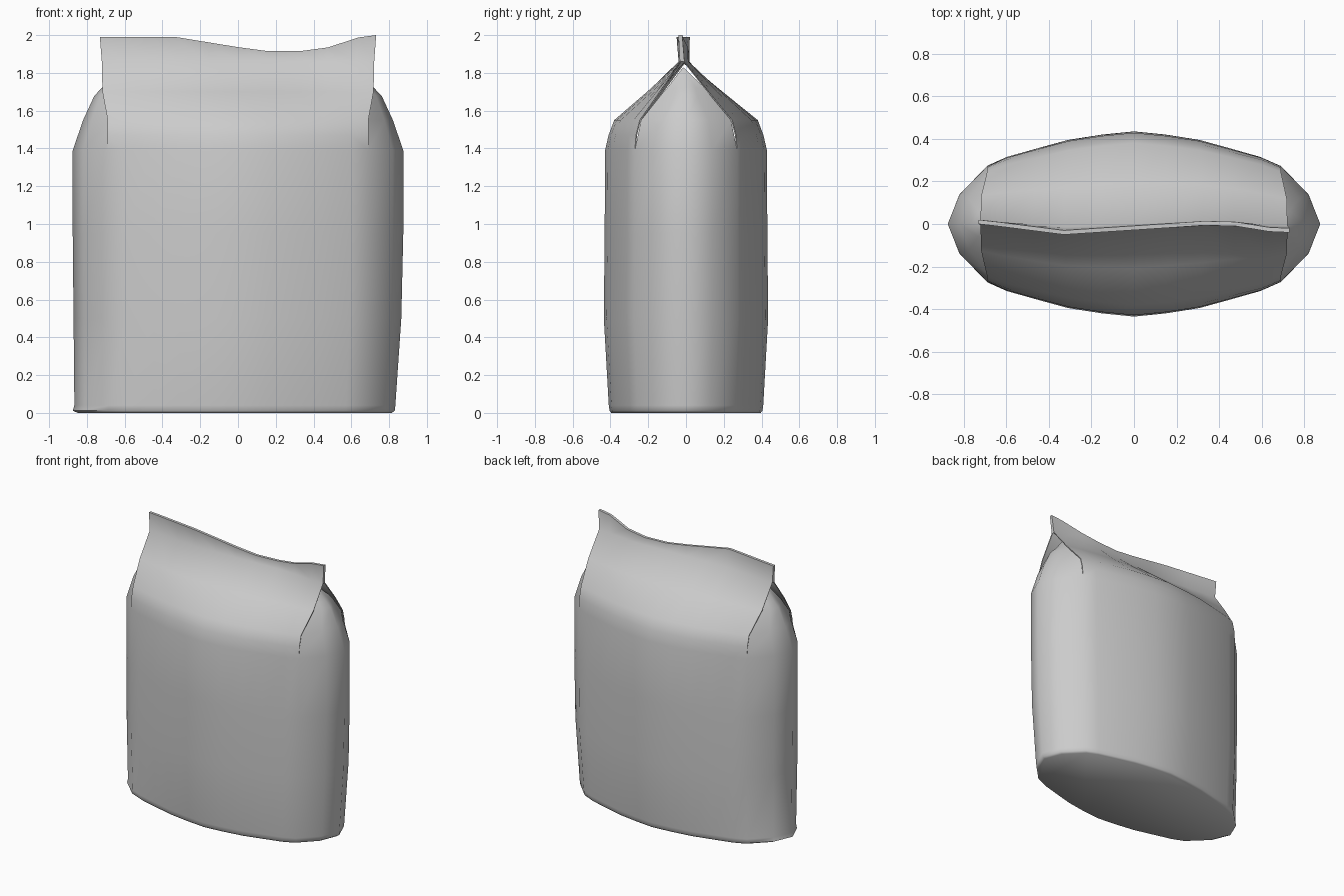
import bpy
import bmesh
from math import radians

cube = bpy.data.objects.get("Cube")
if cube:
    bpy.data.objects.remove(cube, do_unlink=True)

paper = bpy.data.materials.new("grey_paper")
paper.use_nodes = True
colour = (0.6, 0.6, 0.6, 1)
paper.diffuse_color = colour
paper.node_tree.nodes["Principled BSDF"].inputs["Base Color"].default_value = colour

# Half outline of the bag wall, from one corner to the other
HALF = [(0.69, 0.275), (0.6, 0.315), (0.45, 0.357), (0.31, 0.395), (0.15, 0.42), (0, 0.435)]
WALL = HALF + [(-x, y) for x, y in HALF[-2::-1]]
SHOULDER = 1.39
# Top edge of the seal: x, y, z
SEAL = [(-0.72, 0.01, 1.99), (-0.33, -0.04, 1.99), (0.13, -0.01, 1.915),
        (0.42, 0.01, 1.915), (0.62, -0.025, 1.985), (0.73, -0.03, 2.0)]


def seal_at(x):
    x = min(max(x, SEAL[0][0]), SEAL[-1][0])
    for a, b in zip(SEAL, SEAL[1:]):
        if x <= b[0]:
            t = (x - a[0]) / (b[0] - a[0])
            return [a[i] + (b[i] - a[i]) * t for i in (1, 2)]


bm = bmesh.new()


def loft(rows, closed=False):
    n = len(rows[0])
    for low, high in zip(rows, rows[1:]):
        for i in range(n if closed else n - 1):
            j = (i + 1) % n
            bm.faces.new((low[i], low[j], high[j], high[i]))


def verts(points):
    return [bm.verts.new(p) for p in points]


# Body: stacked oval rings, narrowing at the foot
side = [(-0.82, 0.14), (-0.875, 0), (-0.82, -0.14)]
oval = WALL + side + [(-x, -y) for x, y in WALL] + [(-x, -y) for x, y in side]
rings = []
for z, left, right, depth in [(0, 0.93, 0.97, 0.91), (0.012, 0.949, 1, 0.93),
                              (0.04, 0.952, 0.99, 0.94), (0.5, 0.988, 0.995, 1),
                              (0.95, 1, 1, 0.99), (SHOULDER, 1, 1, 0.985)]:
    rings.append(verts([(x * (left if x > 0 else right), y * depth, z) for x, y in oval]))
loft(rings, True)
bm.faces.new(rings[0][::-1])
top = rings[-1]
n = len(WALL)
turn = n + len(side)

# Front and back panels: folding in to the seal
seal_rows = []
for sign, base in ((1, top[:n]), (-1, top[turn:turn + n][::-1])):
    rows = [base]
    for z, mid, end, wide in [(1.47, 0.41, 0.265, 1), (1.55, 0.38, 0.245, 1.0),
                              (1.7, 0.2, 0.13, 1.04), (1.86, 0.012, 0.012, 1.045),
                              (None, 0.01, 0.01, 1.06)]:
        row = []
        for x, y in WALL:
            sway, crest = seal_at(x * 1.06)
            bulge = (y - 0.275) / 0.16
            follow = 1 if z is None else max(0, z - 1.55) * 2.2
            row.append((x * wide, sign * (end + (mid - end) * bulge) + sway * follow,
                        crest if z is None else z))
        rows.append(verts(row))
    loft(rows)
    seal_rows.append(rows[-2:])

# Seal: closed along the crest and at both ends
(back_low, back_top), (front_low, front_top) = seal_rows
loft([back_top, front_top])
for k in (0, -1):
    bm.faces.new((back_low[k], back_top[k], front_top[k], front_low[k]))

# Side gussets: tucked in under the ends of the panels
gusset_profile = [(1.55, (0.68, 0.238), (0.775, 0.12), 0.82),
                  (1.68, (0.68, 0.135), (0.73, 0.06), 0.76),
                  (1.72, (0.67, 0.1), (0.7, 0.05), 0.72)]
count = len(oval)
for sign, start in ((-1, n - 1), (1, turn + n - 1)):
    base = [top[(start + i) % count] for i in range(5)]
    rows = [base]
    for z, edge, inner, ridge in gusset_profile:
        half = [edge, inner]
        arc = half + [(ridge, 0)] + [(x, -y) for x, y in half[::-1]]
        rows.append(verts([(sign * x, -sign * y, z) for x, y in arc]))
    loft(rows)
    tip = bm.verts.new((sign * 0.63, -0.015, 1.83))
    for a, b in zip(rows[-1], rows[-1][1:]):
        bm.faces.new((a, b, tip))

bmesh.ops.recalc_face_normals(bm, faces=bm.faces[:])
mesh = bpy.data.meshes.new("paper_bag")
bm.to_mesh(mesh)
bm.free()
mesh.materials.append(paper)
bag = bpy.data.objects.new("paper_bag", mesh)
bpy.context.collection.objects.link(bag)

# Paper thickness and soft shading with crisp folds
bpy.ops.object.select_all(action="DESELECT")
bag.select_set(True)
bpy.context.view_layer.objects.active = bag
shell = bag.modifiers.new("paper_thickness", "SOLIDIFY")
shell.thickness = 0.006
shell.offset = -1
bpy.ops.object.modifier_apply(modifier=shell.name)
bpy.ops.object.shade_smooth_by_angle(angle=radians(55))
